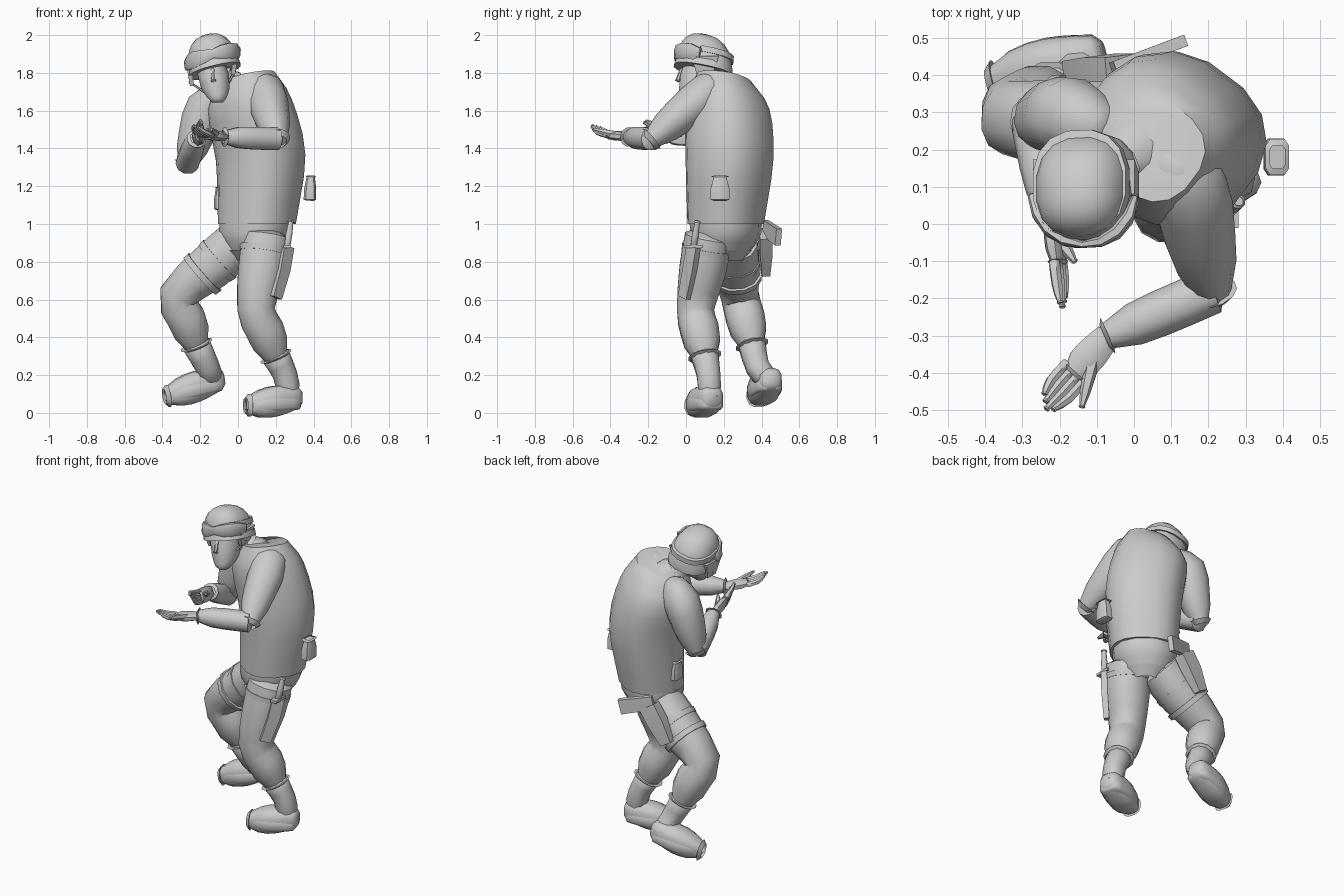
import bpy, bmesh, math
from mathutils import Vector

cube = bpy.data.objects.get("Cube")
if cube:
    bpy.data.objects.remove(cube)

UP, SIDEWAYS, DEEP = Vector((0, 0, 1)), Vector((1, 0, 0)), Vector((0, 1, 0))
SHADE = (.6, .6, .6, 1)
grey = bpy.data.materials.new("plain grey")
grey.use_nodes = True
grey.diffuse_color = SHADE
grey.node_tree.nodes["Principled BSDF"].inputs["Base Color"].default_value = SHADE


def finish(name, bm, angle):
    bmesh.ops.recalc_face_normals(bm, faces=bm.faces)
    mesh = bpy.data.meshes.new(name)
    bm.to_mesh(mesh)
    bm.free()
    part = bpy.data.objects.new(name, mesh)
    bpy.context.collection.objects.link(part)
    mesh.materials.append(grey)
    bpy.ops.object.select_all(action='DESELECT')
    bpy.context.view_layer.objects.active = part
    part.select_set(True)
    bpy.ops.object.shade_smooth_by_angle(angle=math.radians(angle))


def interpolate(rows, steps):
    """Pass a smooth curve through rows holding a position and a half width."""
    padded = [rows[0] * 2 - rows[1]] + rows + [rows[-1] * 2 - rows[-2]]
    result = []
    for before, start, end, after in zip(padded, padded[1:], padded[2:], padded[3:]):
        for step in range(steps):
            f = step / steps
            bend = (end - before) * f + (before * 2 - start * 5 + end * 4 - after) * f ** 2
            result.append(start + (bend + (start * 3 - before - end * 3 + after) * f ** 3) / 2)
    return result + [rows[-1]]


def loft(name, points, widths, wide, flat=1, sides=12, power=2.2, steps=2, cap=.4,
         axes=None, angle=50):
    """Skin rings along a path; wide is the width direction, flat the depth ratio."""
    rows = interpolate([Vector((*p, w)) for p, w in zip(points, widths)], steps)
    centres = [row.xyz for row in rows]
    frames = []
    for i, row in enumerate(rows):
        if axes:
            along = axes[0].lerp(axes[1], i / (len(rows) - 1))
        else:
            along = centres[min(i + 1, len(rows) - 1)] - centres[max(i - 1, 0)]
        frames.append((centres[i], along.normalized(), row.w))
    if cap:
        # Narrow ring beyond each end rounds it off
        for index, sign in ((0, -1), (len(frames), 1)):
            centre, along, width = frames[0 if sign < 0 else -1]
            reach = along * sign * width * min(flat, 1) * cap
            frames.insert(index, (centre + reach, along, width * .65))
    bm = bmesh.new()
    rings = []
    for centre, along, width in frames:
        across = (wide - along * wide.dot(along)).normalized()
        out = along.cross(across) * flat
        ring = []
        for k in range(sides):
            turn = math.tau * (k + .5) / sides
            c, s = (math.copysign(abs(v) ** (2 / power), v) for v in (math.cos(turn), math.sin(turn)))
            ring.append(bm.verts.new(centre + (across * c + out * s) * width))
        rings.append(ring)
    for lower, upper in zip(rings, rings[1:]):
        for k in range(sides):
            n = (k + 1) % sides
            bm.faces.new((lower[k], lower[n], upper[n], upper[k]))
    bm.faces.new(rings[0])
    bm.faces.new(rings[-1])
    finish(name, bm, angle)


def block(name, points, widths, wide, flat):
    """Hard edged bar."""
    loft(name, points, widths, wide, flat, sides=4, power=8, steps=1, cap=0, angle=30)


def leg(side, hip, knee, cuff, ankle, heel, toe):
    """Baggy trouser over a boot with a level sole."""
    loft(side + "_trouser", [hip, hip.lerp(knee, .45), knee, knee.lerp(cuff, .45), cuff],
         [.13, .128, .102, .105, .09], DEEP, cap=.2)
    loft(side + "_boot_shaft", [cuff, ankle, heel.lerp(toe, .15) + UP * .08],
         [.075, .065, .064], DEEP, sides=10)
    spine, widths = [], []
    for f in (0, .3, .6, 1):
        spine.append(heel.lerp(toe, f) + UP * (.08 - .04 * f))
        widths.append(.06 + .035 * math.sin(f * 2.5) - .02 * f)
    forward = toe - heel
    # Two lofts: a tall heel and instep, and a low sole reaching the toe
    loft(side + "_boot", spine, widths, UP.cross(forward), power=2.8, cap=.35,
         axes=(forward, forward))
    loft(side + "_boot_sole", [p - UP * .03 * (1 - f) for p, f in zip(spine, (0, .4, .7, 1))],
         [w * 1.02 for w in widths], UP.cross(forward), .55, power=4, cap=.35,
         axes=(forward, forward))


def arm(side, shoulder, elbow, wrist, tip, thumb, palm_wide):
    """Sleeve, cuffed forearm and open hand."""
    root = shoulder.lerp(Vector((0, .21, 1.74)), .5)
    loft(side + "_upper_arm", [root, shoulder, shoulder.lerp(elbow, .5), elbow],
         [.075, .105, .095, .066], Vector((.3, 1, .3)))
    loft(side + "_forearm", [elbow, elbow.lerp(wrist, .5), wrist],
         [.062, .062, .052], UP, sides=10, cap=.2)
    knuckle = wrist.lerp(tip, .52) - UP * .02
    loft(side + "_palm", [wrist, wrist.lerp(knuckle, .5), knuckle], [.038, .048, .046],
         palm_wide, .55, sides=8)
    for i, finger in enumerate(("index", "middle", "ring", "little")):
        shift = palm_wide.normalized() * (i - 1.5) * .022
        end = tip.lerp(knuckle, .1 * abs(i - 1)) + shift * .7
        middle = knuckle.lerp(tip, .5) + shift - UP * .01
        loft(f"{side}_{finger}_finger", [knuckle + shift, middle, end],
             [.016, .015, .01], palm_wide, sides=6)
    base = wrist.lerp(knuckle, .4)
    loft(side + "_thumb", [base, base.lerp(thumb, .5), thumb], [.022, .018, .01], UP, sides=6)


# Joints of the crouching pose
left_hip, left_knee = Vector((.15, .12, .93)), Vector((.095, .05, .55))
right_hip, right_knee = Vector((0, .25, .9)), Vector((-.32, .285, .62))
leg("left", left_hip, left_knee, Vector((.2, .1, .3)), Vector((.25, .12, .2)),
    Vector((.31, .14, 0)), Vector((.06, .05, 0)))
leg("right", right_hip, right_knee, Vector((-.22, .35, .36)), Vector((-.16, .38, .24)),
    Vector((-.1, .45, .1)), Vector((-.37, .38, .05)))
arm("left", Vector((.14, .12, 1.7)), Vector((.21, -.18, 1.45)), Vector((-.07, -.3, 1.46)),
    Vector((-.24, -.49, 1.52)), Vector((-.14, -.49, 1.5)), Vector((-1, 1, 0)))
arm("right", Vector((-.17, .29, 1.62)), Vector((-.27, .28, 1.32)), Vector((-.22, .03, 1.45)),
    Vector((-.19, -.22, 1.53)), Vector((-.16, -.1, 1.5)), Vector((.3, .1, -1)))

# Padded vest that leans toward the right shoulder
across = Vector((.8, -.6, 0))
lean = Vector((-.2, .14, 1))
loft("vest", [(.1, .21, 1), (.12, .23, 1.35), (.06, .22, 1.63), (.05, .2, 1.78)],
     [.2, .23, .22, .14], across, .94, sides=16, power=2.4, steps=3, cap=0, axes=(UP, lean))
loft("hips", [(.1, .21, 1.05), (.09, .21, .95), (.08, .2, .86)], [.19, .19, .15],
     across, .95, axes=(-UP, -UP))
loft("collar", [(0, .19, 1.69), (-.05, .16, 1.75)], [.11, .08], across)
loft("neck", [(-.02, .18, 1.7), (-.09, .12, 1.8)], [.07, .06], across, sides=10)

# Head and face, rolled toward the right shoulder
loft("head", [(-.11, .01, 1.66), (-.12, .05, 1.72), (-.145, .08, 1.88)], [.045, .078, .09],
     SIDEWAYS, 1.15, axes=(UP, UP))
loft("nose", [(-.135, -.02, 1.82), (-.13, -.045, 1.76)], [.01, .016], SIDEWAYS, sides=6)
loft("mouth", [(-.12, -.025, 1.72), (-.12, -.025, 1.7)], [.026, .026], SIDEWAYS, .5, sides=8)

# Domed helmet with a flared rim, raised at the brow
crown = Vector((-.135, .1, 1.86))
tilt = Vector((-.25, .2, 1))
dome, dome_widths = [crown - tilt * .05, crown - tilt * .02], [.142, .138]
for step in range(6):
    rise = math.radians(step * 16)
    dome.append(crown + Vector((-.03, 0, .14)) * math.sin(rise))
    dome_widths.append(.13 * math.cos(rise) ** .8)
loft("helmet", dome, dome_widths, SIDEWAYS, 1.12, sides=16, power=2.4, steps=1, cap=0,
     axes=(tilt, tilt))
loft("goggle_strap", [crown + tilt * .02, crown + tilt * .05], [.134, .13], SIDEWAYS, 1.13,
     sides=16, power=2.4, steps=1, cap=0, axes=(tilt, tilt))

# Goggles wrap the brow and dip over the nose
arc, lens_heights = [], []
for step in range(-4, 5):
    turn = math.radians(step * 20)
    ahead = Vector((.14 * math.sin(turn), -.155 * math.cos(turn), 0))
    arc.append(crown + ahead - UP * (ahead.dot(tilt) - .01))
    lens_heights.append(.025 + .02 * abs(math.sin(turn * 2)))
loft("goggles", arc, lens_heights, UP, .4, sides=8, power=3, steps=1)
for side, sign in (("left", 1), ("right", -1)):
    ear = crown + SIDEWAYS * sign * .12 + UP * .03 * sign
    block(side + "_ear_flap", [ear, ear - UP * .1 - SIDEWAYS * sign * .01], [.08, .045], DEEP, .22)
    loft(side + "_chin_strap", [ear - UP * .08, crown + Vector((sign * .06, -.06, -.15)),
                                crown + Vector((.02, -.1, -.21))], [.012] * 3, DEEP, .5, sides=6)

# Knife in a sheath on the left thigh
guard = Vector((.26, .04, .88))
outward = Vector((.7, .7, 0))
block("knife_sheath", [(.2, -.01, .61), (.24, .02, .76), guard], [.035, .04, .04], outward, .5)
block("knife_guard", [guard - UP * .008, guard + UP * .008], [.055, .055], DEEP, .4)
loft("knife_handle", [guard, (.28, .06, 1.01)], [.018, .02], DEEP, sides=8)

# Webbing around both thighs
for name, start, end, place in (("left", left_hip, left_knee, .15),
                                ("right_upper", right_hip, right_knee, .3),
                                ("right_lower", right_hip, right_knee, .55)):
    loft(name + "_thigh_strap", [start.lerp(end, place), start.lerp(end, place + .08)],
         [.136, .133], DEEP, steps=1, cap=0)

# Holstered pistol behind the right thigh
block("holster", [(-.03, .42, .95), (-.09, .42, .86), (-.16, .42, .74)], [.06, .06, .04],
      Vector((.8, .1, -.5)), .6)
block("pistol_grip", [(-.06, .42, .98), (.13, .49, .93)], [.045, .05], UP, .35)

# Belt pouches
loft("left_belt_pouch", [(.38, .18, 1.13), (.385, .18, 1.25)], [.052, .05], DEEP, .65,
     sides=8, power=4, cap=.2)
loft("front_belt_pouch", [(-.1, .24, 1.08), (-.1, .24, 1.19)], [.045, .045], DEEP, .6,
     sides=8, power=4, cap=.2)
